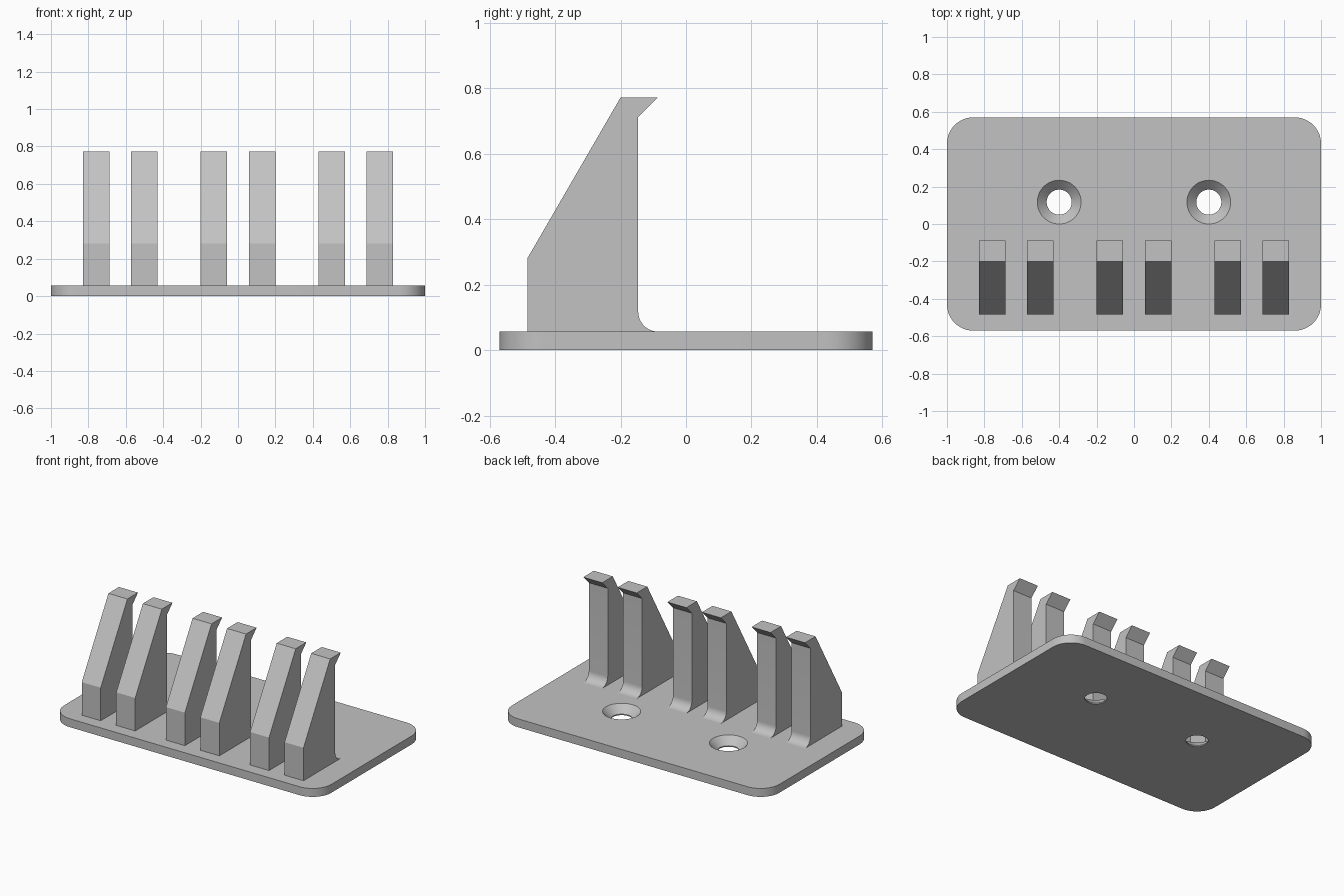
import bpy, bmesh
from math import cos, sin, pi, radians

if "Cube" in bpy.data.objects:
    bpy.data.objects.remove(bpy.data.objects["Cube"], do_unlink=True)

PLATE_TOP = 0.057
HALF_X, HALF_Y, CORNER = 1.0, 0.57, 0.14

grey = bpy.data.materials.new("light grey plastic")
grey.use_nodes = True
colour = (0.54, 0.54, 0.54, 1)
grey.diffuse_color = colour
grey.node_tree.nodes["Principled BSDF"].inputs["Base Color"].default_value = colour


def make_object(name, bm):
    bmesh.ops.recalc_face_normals(bm, faces=bm.faces)
    mesh = bpy.data.meshes.new(name)
    bm.to_mesh(mesh)
    bm.free()
    mesh.materials.append(grey)
    obj = bpy.data.objects.new(name, mesh)
    bpy.context.collection.objects.link(obj)
    return obj


def prism(name, outline, offset):
    """Extrude a closed outline of 3D points by an offset vector."""
    bm = bmesh.new()
    face = bm.faces.new([bm.verts.new(p) for p in outline])
    ext = bmesh.ops.extrude_face_region(bm, geom=[face])
    moved = [v for v in ext["geom"] if isinstance(v, bmesh.types.BMVert)]
    bmesh.ops.translate(bm, verts=moved, vec=offset)
    return make_object(name, bm)


def arc(cx, cy, r, start, end, steps):
    angles = [radians(start + (end - start) * i / steps) for i in range(steps + 1)]
    return [(cx + r * cos(a), cy + r * sin(a)) for a in angles]


def lathe(name, profile, x, y, sides=48):
    """Closed solid of revolution from (radius, height) pairs."""
    bm = bmesh.new()
    rings = [[bm.verts.new((x + r * cos(2 * pi * i / sides), y + r * sin(2 * pi * i / sides), z))
              for i in range(sides)] for r, z in profile]
    for low, high in zip(rings, rings[1:]):
        for i in range(sides):
            j = (i + 1) % sides
            bm.faces.new((low[i], low[j], high[j], high[i]))
    bm.faces.new(rings[0])
    bm.faces.new(rings[-1])
    return make_object(name, bm)


def smooth(obj):
    bpy.ops.object.select_all(action="DESELECT")
    obj.select_set(True)
    bpy.context.view_layer.objects.active = obj
    bpy.ops.object.shade_smooth_by_angle(angle=radians(30))


# Base plate with rounded corners
outline = []
for sx, sy, start in ((1, 1, 0), (-1, 1, 90), (-1, -1, 180), (1, -1, 270)):
    outline += arc(sx * (HALF_X - CORNER), sy * (HALF_Y - CORNER), CORNER, start, start + 90, 12)
plate = prism("base_plate", [(x, y, 0) for x, y in outline], (0, 0, PLATE_TOP))

# Countersunk screw holes
hole_profile = [(0.067, -0.03), (0.067, 0.007), (0.117, PLATE_TOP), (0.117, 0.1)]
cutters = []
for side, x in (("right", -0.4), ("left", 0.4)):
    cutter = lathe(f"{side}_screw_hole_cutter", hole_profile, x, 0.117)
    cutter.hide_render = True
    cutters.append(cutter)
    cut = plate.modifiers.new(f"{side} screw hole", "BOOLEAN")
    cut.operation, cut.solver, cut.object = "DIFFERENCE", "EXACT", cutter

# Bake the holes and drop the cutters
graph = bpy.context.evaluated_depsgraph_get()
baked = bpy.data.meshes.new_from_object(plate.evaluated_get(graph))
plate.modifiers.clear()
plate.data = baked
for cutter in cutters:
    bpy.data.objects.remove(cutter, do_unlink=True)
smooth(plate)

# Hooked prongs: sloped front, lip at the top, fillet at the foot
FILLET = 0.06
BACK = -0.146
side_profile = [(-0.485, PLATE_TOP), (-0.485, 0.28), (-0.2, 0.772), (-0.087, 0.772), (BACK, 0.712)]
side_profile += arc(BACK + FILLET, PLATE_TOP + FILLET, FILLET, 180, 270, 10)
WIDTH = 0.142
for place, x in (("outer", 0.759), ("middle", 0.501), ("inner", 0.129)):
    for side, sign in (("right", -1), ("left", 1)):
        points = [(sign * x - WIDTH / 2, y, z) for y, z in side_profile]
        smooth(prism(f"{side}_{place}_prong", points, (WIDTH, 0, 0)))
